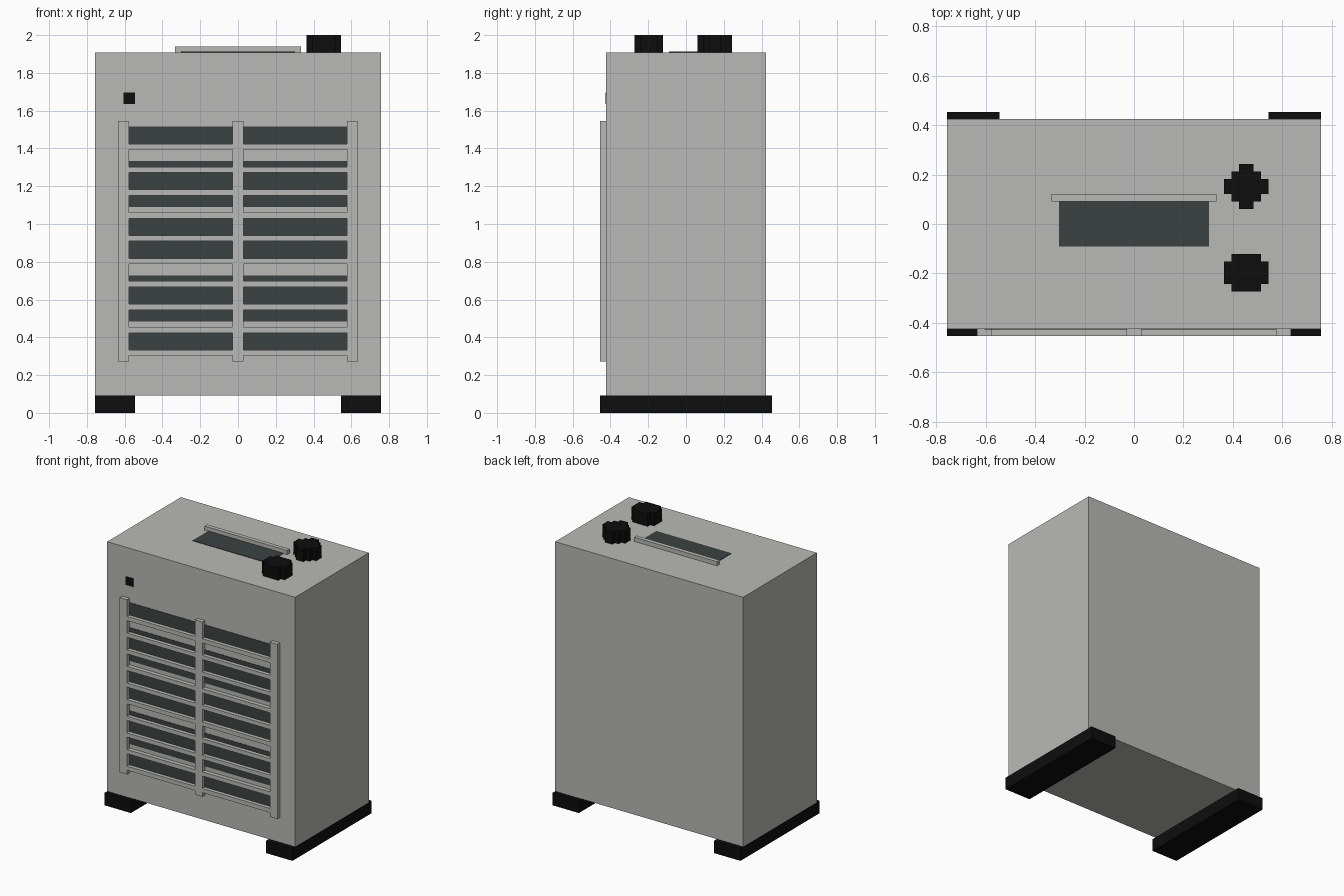
import bpy, bmesh

if "Cube" in bpy.data.objects:
    bpy.data.objects.remove(bpy.data.objects["Cube"])

V = 1 / 33  # modelling unit: the model is 66 units tall


def material(name, rgb):
    m = bpy.data.materials.new(name)
    m.diffuse_color = (*rgb, 1)
    m.use_nodes = True
    m.node_tree.nodes["Principled BSDF"].inputs["Base Color"].default_value = m.diffuse_color
    return m


GREY = material("warm_grey", (0.485, 0.487, 0.468))
DARK = material("dark_slate", (0.044, 0.054, 0.053))
BLACK = material("black", (0.004, 0.004, 0.004))


def finish(name, bm, mat):
    bmesh.ops.recalc_face_normals(bm, faces=bm.faces)
    mesh = bpy.data.meshes.new(name)
    bm.to_mesh(mesh)
    bm.free()
    mesh.materials.append(mat)
    ob = bpy.data.objects.new(name, mesh)
    bpy.context.collection.objects.link(ob)
    return ob


def box(name, x, y, z, mat):
    """Box from (min, max) ranges in modelling units."""
    bm = bmesh.new()
    bmesh.ops.create_cube(bm, size=1)
    for v in bm.verts:
        v.co = [(r[0] + r[1]) / 2 * V + c * (r[1] - r[0]) * V
                for r, c in zip((x, y, z), v.co)]
    return finish(name, bm, mat)


def knob(name, cx, cy, quarter):
    """Stepped round knob: quarter outline mirrored into four, then extruded."""
    back = quarter[::-1]
    outline = (quarter + [(-x, y) for x, y in back]
               + [(-x, -y) for x, y in quarter] + [(x, -y) for x, y in back])
    bm = bmesh.new()
    face = bm.faces.new([bm.verts.new(((cx + x) * V, (cy + y) * V, 63 * V))
                         for x, y in outline])
    top = bmesh.ops.extrude_face_region(bm, geom=[face], use_keep_orig=True)["geom"]
    bmesh.ops.translate(bm, vec=(0, 0, 3 * V),
                        verts=[g for g in top if isinstance(g, bmesh.types.BMVert)])
    return finish(name, bm, BLACK)


# Cabinet
box("cabinet", (-25, 25), (-14, 14), (3, 63), GREY)

# Foot rails
box("left_foot", (-25, -18), (-15, 15), (0, 3), BLACK)
box("right_foot", (18, 25), (-15, 15), (0, 3), BLACK)

# Grille posts and slats
for name, x in (("left", -20), ("middle", 0), ("right", 20)):
    box(name + "_grille_post", (x - 1, x + 1), (-15, -14), (9, 51), GREY)
for i in range(10):
    z = 10 + 4 * i
    for name, x in (("left", (-19, -1)), ("right", (1, 19))):
        box(f"{name}_grille_slat_{i}", x, (-15, -14), (z, z + 1), GREY)

# Dark vent openings between the slats (thin plates)
T = 0.1
SLOTS = [(47, 50), (43, 44), (39, 42), (36, 38), (31, 34),
         (27, 30), (23, 24), (19, 22), (16, 18), (11, 14)]
for i, z in enumerate(SLOTS):
    for name, x in (("left", (-19, -1)), ("right", (1, 19))):
        box(f"{name}_vent_opening_{i}", x, (-14 - T, -14), z, DARK)

# Indicator on the front
box("indicator", (-20, -18), (-14 - T, -14), (54, 56), BLACK)

# Top slot with its raised rim
box("top_slot", (-10, 10), (-3, 3), (63, 63 + T), DARK)
box("top_slot_rim", (-11, 11), (3, 4), (63, 64), GREY)

# Control knobs
knob("rear_knob", 15, 5, [(3, 1), (2, 1), (2, 2), (1, 2), (1, 3)])
knob("front_knob", 15, -6.5, [(3, 1.5), (2, 1.5), (2, 2.5)])
